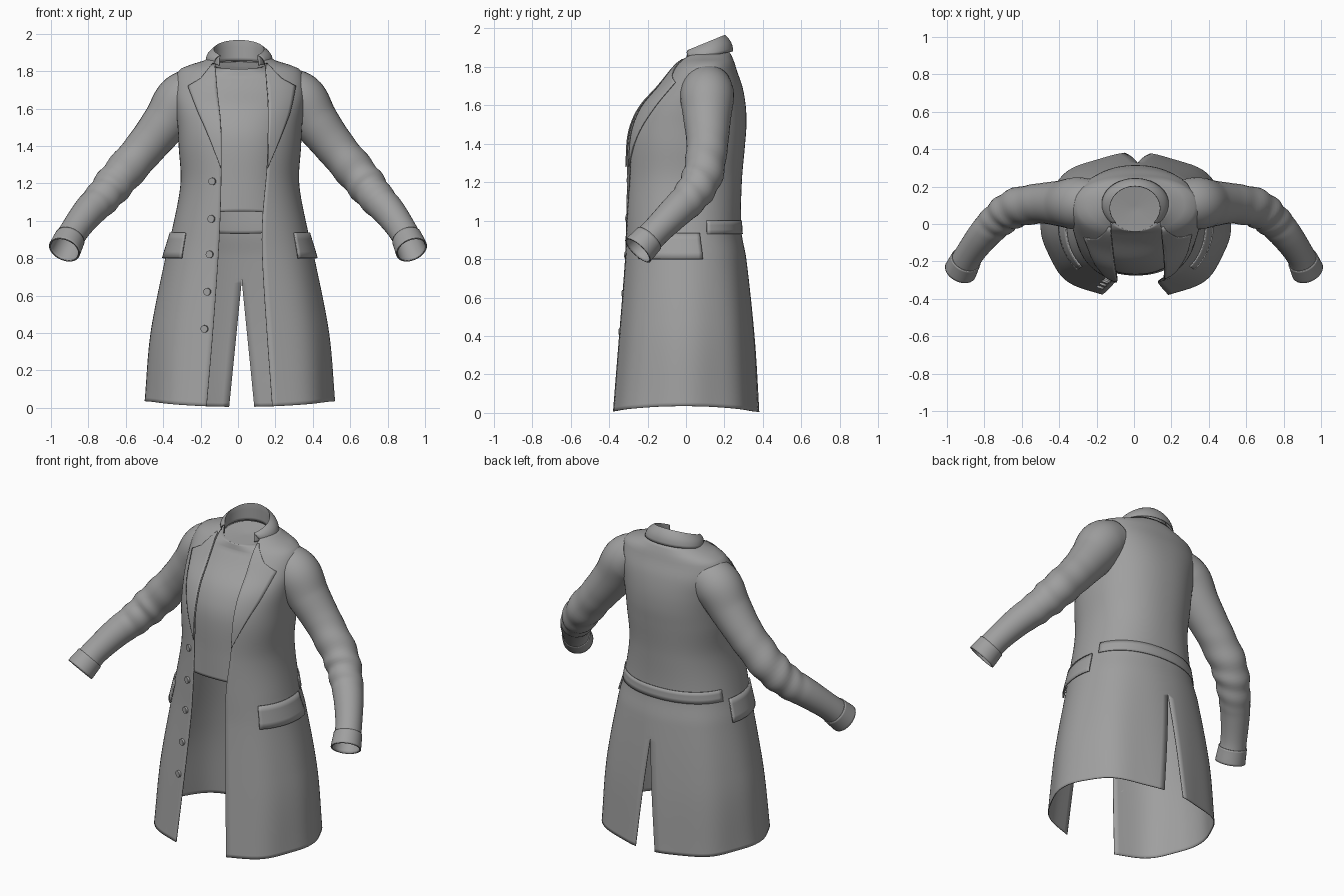
import bpy, bmesh, math
from math import sin, cos, pi
from mathutils import Vector

cube = bpy.data.objects.get("Cube")
if cube:
    bpy.data.objects.remove(cube, do_unlink=True)

cloth = bpy.data.materials.new("grey_cloth")
cloth.use_nodes = True
GREY = (0.35, 0.35, 0.35, 1)
cloth.diffuse_color = GREY
cloth.node_tree.nodes["Principled BSDF"].inputs["Base Color"].default_value = GREY

CX, POW = 0.01, 0.9      # body centre and roundness of its sections

# Coat sections: height, half width, front y, back y
BODY = [(0, .50, -.40, .375), (.4, .47, -.36, .35), (.8, .395, -.325, .31),
        (.95, .36, -.32, .285), (1.2, .315, -.315, .288), (1.4, .325, -.31, .305),
        (1.5, .33, -.29, .312), (1.6, .34, -.24, .308), (1.7, .35, -.15, .29),
        (1.78, .335, -.085, .262), (1.82, .30, -.05, .25), (1.85, .2, -.02, .238),
        (1.875, .155, 0, .225)]
# Front opening edges: height, x
EDGE_R = [(0, -.17), (.4, -.135), (.9, -.10), (1.2, -.09), (1.5, -.09), (1.7, -.11), (1.88, -.125)]
EDGE_L = [(0, .185), (.4, .155), (.8, .13), (1, .13), (1.3, .155), (1.6, .16), (1.75, .15), (1.88, .14)]
# Lapel width by height
LAPEL = [(1.28, 0), (1.57, .11), (1.72, .15), (1.76, .08), (1.84, .01)]
# Sleeve: station, x, y, z, radius
SLEEVE = [(0, .23, .11, 1.70, .125), (1, .32, .11, 1.645, .138), (2, .40, .11, 1.53, .122),
          (3, .51, .11, 1.39, .106), (4, .645, .085, 1.23, .102), (5, .735, .02, 1.12, .092),
          (6, .81, -.06, 1.04, .083), (7, .885, -.165, .935, .074), (8, .928, -.25, .845, .08)]


def interp(table, k, smooth=True):
    """Values of a table at key k."""
    k = min(max(k, table[0][0]), table[-1][0])
    i = 0
    while i < len(table) - 2 and k > table[i + 1][0]:
        i += 1
    lo, hi = table[i], table[i + 1]
    before, after = table[max(i - 1, 0)], table[min(i + 2, len(table) - 1)]
    h = hi[0] - lo[0]
    f = (k - lo[0]) / h
    out = []
    for c in range(1, len(lo)):
        if not smooth:
            out.append(lo[c] + (hi[c] - lo[c]) * f)
            continue
        m0 = (hi[c] - before[c]) / (hi[0] - before[0]) * h
        m1 = (after[c] - lo[c]) / (after[0] - lo[0]) * h
        g = f * f * (3 - 2 * f)
        out.append(lo[c] + (hi[c] - lo[c]) * g + m0 * f * (1 - f) ** 2 - m1 * f * f * (1 - f))
    return out


def spow(v, p):
    return math.copysign(abs(v) ** p, v)


def surface(t, z, off=0.0):
    """Point of the body at angle t (0 is front, quarter turn is left)."""
    a, yf, yb = interp(BODY, z)
    off += 0.007 * cos(8 * t) * max(0, 1 - z)
    lift = (0.005 + 0.03 * sin(t) ** 2) * max(0, 1 - 2 * z)
    return Vector((CX + (a + off) * spow(sin(t), POW),
                   (yf + yb) / 2 - ((yb - yf) / 2 + off) * spow(cos(t), POW), z + lift))


def angle_at(x, z, back=False):
    q = (x - CX) / interp(BODY, z)[0]
    t = math.asin(min(max(spow(q, 1 / POW), -1), 1))
    return pi - t if back else t


def mix(a, b, f):
    return a + (b - a) * f


def finish(obj, thick):
    obj.data.materials.append(cloth)
    bpy.ops.object.select_all(action='DESELECT')
    bpy.context.view_layer.objects.active = obj
    obj.select_set(True)
    bpy.ops.object.shade_smooth_by_angle(angle=math.radians(45))
    if thick:
        mod = obj.modifiers.new("cloth_thickness", 'SOLIDIFY')
        mod.thickness, mod.offset = thick, 0


def sheets(name, fns, nu, nv, thick=0.005):
    """Cloth made of grids fn(u, v), welded where they meet."""
    bm = bmesh.new()
    for fn in fns:
        g = [[bm.verts.new(fn(i / nu, j / nv)) for i in range(nu + 1)] for j in range(nv + 1)]
        for j in range(nv):
            for i in range(nu):
                bm.faces.new((g[j][i], g[j][i + 1], g[j + 1][i + 1], g[j + 1][i]))
    bmesh.ops.remove_doubles(bm, verts=bm.verts, dist=1e-4)
    bmesh.ops.recalc_face_normals(bm, faces=bm.faces)
    mesh = bpy.data.meshes.new(name)
    bm.to_mesh(mesh)
    bm.free()
    obj = bpy.data.objects.new(name, mesh)
    bpy.context.collection.objects.link(obj)
    finish(obj, thick)


# Coat body: two halves joined above the back vent
def coat_half(side):
    def fn(u, v):
        z = 1.875 * v
        vent = 0.02 + side * 0.067 * max(0, 1 - z / 0.68)
        front = angle_at(interp(EDGE_L if side > 0 else EDGE_R, z)[0], z)
        back = angle_at(vent, z, True) - (0 if side > 0 else 2 * pi)
        return surface(mix(front, back, u), z)
    return fn


sheets("coat_body", [coat_half(1), coat_half(-1)], 40, 90)


# Shirt with a hem that drops towards the back, and its neck
def neck(t, r=1.0):
    return Vector((0.005 + 0.138 * r * sin(t), 0.082 - 0.12 * r * cos(t), 1.83 - 0.02 * r * cos(t)))


def shirt(u, v):
    t = 2 * pi * u
    if v <= 0.9:
        return surface(t, mix(0.99 + 0.06 * cos(t), 1.77, v / 0.9), -0.045)
    return mix(surface(t, 1.77, -0.045), neck(t), (v - 0.9) / 0.1)


sheets("shirt", [shirt], 64, 50)
sheets("neck_panel", [lambda u, v: neck(2 * pi * u, v) - Vector((0, 0, 0.008 * (1 - v)))], 48, 6, 0)


# Turned down collar: inner stand, fold, outer fall
def collar(u, v):
    t = mix(0.85, 2 * pi - 0.85, u)
    s = (1 - cos(t)) / 2
    inner = Vector((0.005 + 0.138 * sin(t), 0.083 - 0.12 * cos(t), 1.825 + 0.03 * s))
    fold = Vector((0.005 + 0.135 * sin(t), 0.085 - 0.118 * cos(t), 1.868 + 0.096 * s))
    fall = Vector((0.007 + 0.178 * sin(t), 0.108 - 0.135 * cos(t), 1.83 + 0.05 * s))
    if v < 0.5:
        return mix(inner, fold, v * 2)
    f = v * 2 - 1
    return mix(fold, fall, f) + Vector((sin(t), -cos(t), 0.4)) * 0.01 * sin(pi * f)


sheets("collar", [collar], 40, 12)


# Lapels, pocket flaps and sleeves on both sides
def lapel(side):
    def fn(u, v):
        z = mix(1.28, 1.84, v)
        x = interp(EDGE_L if side > 0 else EDGE_R, z)[0] + side * interp(LAPEL, z, False)[0] * u
        return surface(angle_at(x, z), z, 0.008)
    return fn


def flap(side):
    return lambda u, v: surface(side * mix(0.82 + 0.04 * v, 1.82, u),
                                mix(0.80, 0.935, v), mix(0.016, 0.008, v))


def sleeve_ring(side, k, t, extra=0.0):
    x, y, z, r = interp(SLEEVE, k)
    ahead, behind = interp(SLEEVE, min(k + .05, 8)), interp(SLEEVE, max(k - .05, 0))
    along = (Vector(ahead[:3]) - Vector(behind[:3])).normalized()
    e1 = along.cross(Vector((0, 1, 0))).normalized()
    e2 = along.cross(e1)
    folds = 0.005 * sin(k * 9 + 2 * sin(t)) * max(0, 1 - abs(k - 4.3) / 1.6)
    p = Vector((x, y, z)) + (e1 * cos(t) + e2 * sin(t)) * (r + folds + extra)
    return Vector((side * p.x + 0.02 * (1 - k / 8), p.y, p.z))


def sleeve(side, start, end, extra):
    return lambda u, v: sleeve_ring(side, mix(start, end, v), 2 * pi * u, extra)


for word, side in (("left", 1), ("right", -1)):
    sheets(word + "_lapel", [lapel(side)], 8, 28)
    sheets(word + "_pocket_flap", [flap(side)], 16, 4, 0.008)
    sheets(word + "_sleeve", [sleeve(side, 0, 8, 0)], 32, 70, 0.004)
    sheets(word + "_cuff", [sleeve(side, 7.3, 8, 0.005)], 32, 8)

# Half belt across the back waist
sheets("back_belt", [lambda u, v: surface(mix(1.95, 2 * pi - 1.95, u), mix(.93, 1.0, v), .006)], 32, 3)

# Buttons down the right front
for i, z in enumerate((1.21, 1.01, 0.82, 0.62, 0.42)):
    x = interp(EDGE_R, z)[0] - 0.045
    t = angle_at(x, z)
    out = Vector((sin(t), -cos(t), 0))
    bpy.ops.mesh.primitive_cylinder_add(vertices=16, radius=0.02, depth=0.014,
                                        location=surface(t, z, 0.006),
                                        rotation=out.to_track_quat('Z', 'Y').to_euler())
    button = bpy.context.object
    button.name = "button_%d" % (i + 1)
    finish(button, 0)
